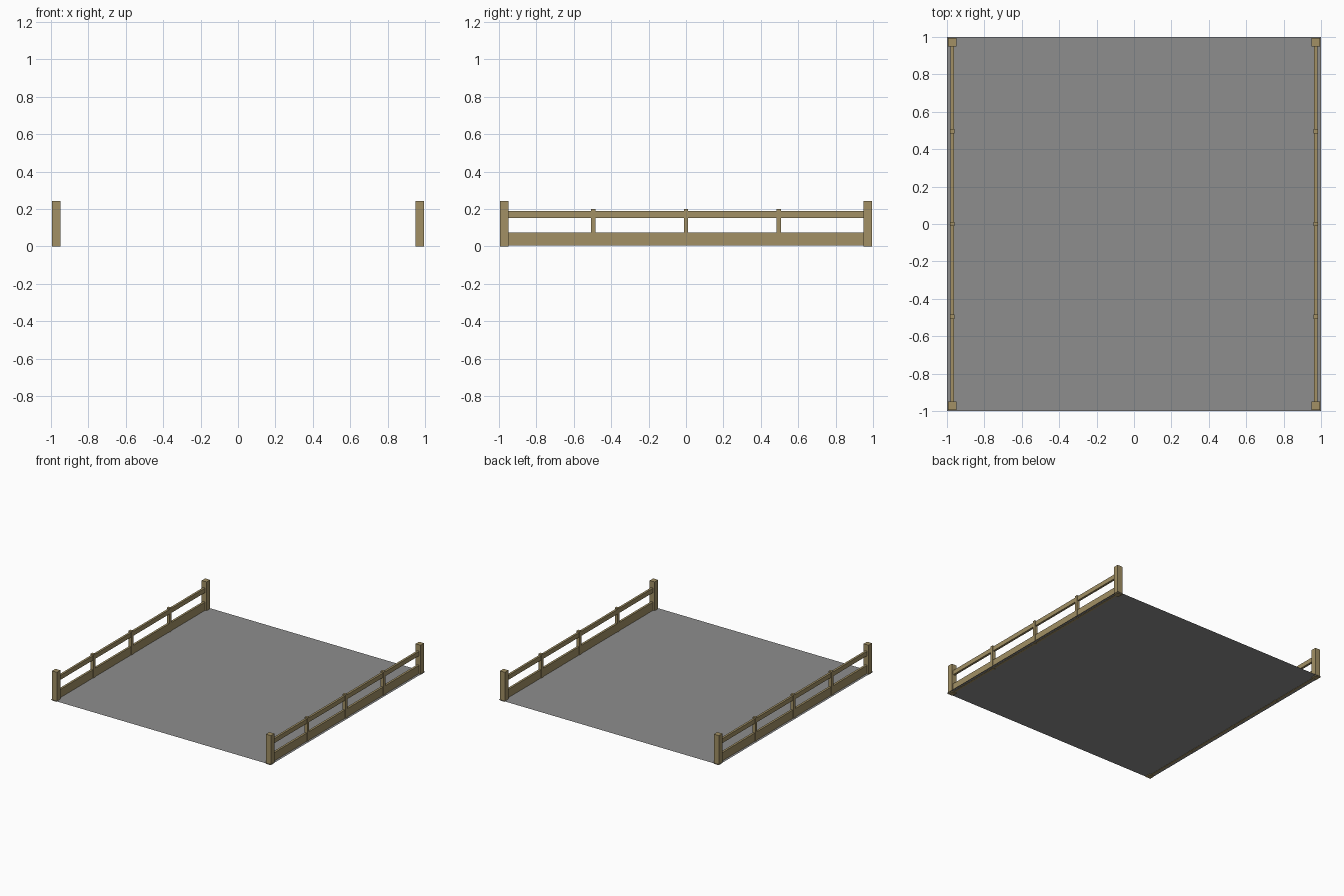
import bpy

if "Cube" in bpy.data.objects:
    bpy.data.objects.remove(bpy.data.objects["Cube"])


def material(name, rgb):
    m = bpy.data.materials.new(name)
    m.diffuse_color = (*rgb, 1)
    m.use_nodes = True
    m.node_tree.nodes["Principled BSDF"].inputs["Base Color"].default_value = m.diffuse_color
    return m


WOOD = material("weathered wood", (0.36, 0.28, 0.13))
GREY = material("road grey", (0.27, 0.27, 0.27))


def box(name, x, y, z0, z1, wx, wy):
    bpy.ops.mesh.primitive_cube_add(size=1, location=(x, y, (z0 + z1) / 2))
    o = bpy.context.object
    o.name = name
    o.scale = (wx, wy, z1 - z0)
    o.data.materials.append(WOOD)


# Flat deck, a single sheet
bpy.ops.mesh.primitive_plane_add(size=2, location=(0, 0, 0.007))
deck = bpy.context.object
deck.name = "deck"
deck.data.materials.append(GREY)

# A fence along each side
for side, s in (("left", -1), ("right", 1)):
    x = s * 0.972
    # Corner posts
    for end, e in (("front", -1), ("back", 1)):
        box(f"{side}_{end}_post", x, e * 0.972, 0, 0.243, 0.045, 0.045)
    # Kick board and hand rail
    box(f"{side}_kick_board", x, 0, 0.005, 0.075, 0.018, 1.9)
    box(f"{side}_hand_rail", x, 0, 0.153, 0.19, 0.018, 1.9)
    # Small uprights between the corner posts
    for i in (-1, 0, 1):
        box(f"{side}_upright_{i + 2}", x, i * 0.495, 0.004, 0.2, 0.026, 0.024)
